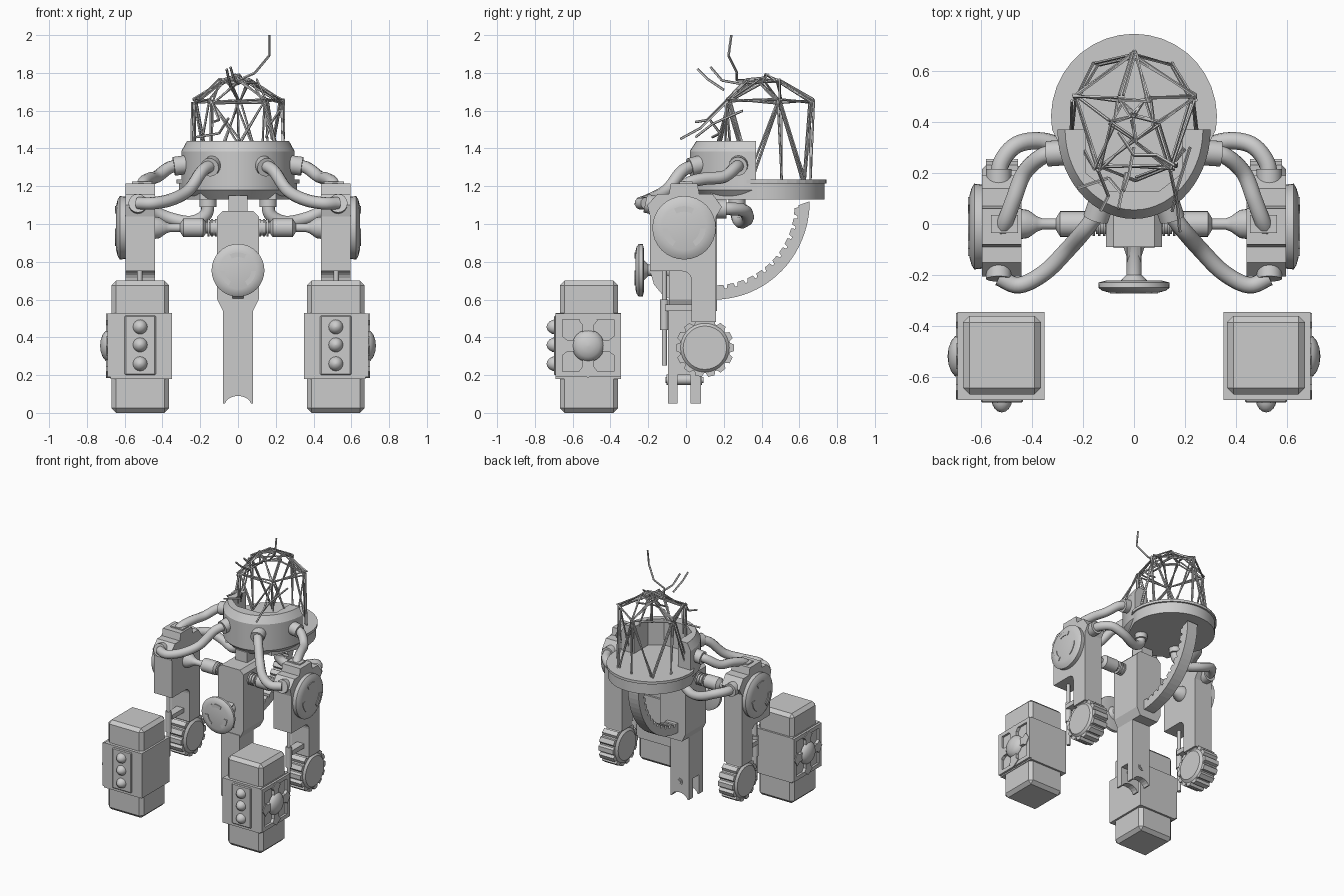
import bpy, bmesh, math, random
from mathutils import Vector

if "Cube" in bpy.data.objects:
    bpy.data.objects.remove(bpy.data.objects["Cube"])

random.seed(4)
grey = bpy.data.materials.new("plain grey")
grey.diffuse_color = (0.6, 0.6, 0.6, 1)
grey.use_nodes = True
grey.node_tree.nodes["Principled BSDF"].inputs["Base Color"].default_value = grey.diffuse_color
TAU = 2 * math.pi


# ---- solids are lists of rings, lofted and capped by build() ----
def build(name, *solids, smooth=0, bevel=0, mirror=False):
    bm = bmesh.new()
    for rings in solids:
        loops = [[bm.verts.new(p) for p in r] for r in rings]
        n = len(loops[0])
        for a, b in zip(loops, loops[1:]):
            for i in range(n):
                j = (i + 1) % n
                bm.faces.new((a[i], a[j], b[j], b[i]))
        bm.faces.new(loops[0][::-1])
        bm.faces.new(loops[-1])
    bmesh.ops.recalc_face_normals(bm, faces=bm.faces)
    me = bpy.data.meshes.new(name)
    bm.to_mesh(me)
    bm.free()
    return finish(name, me, smooth, bevel, mirror)


def finish(name, me, smooth=0, bevel=0, mirror=False):
    me.materials.clear()
    me.materials.append(grey)
    if smooth:
        me.polygons.foreach_set("use_smooth", [True] * len(me.polygons))
        me.set_sharp_from_angle(angle=math.radians(smooth))
    ob = bpy.data.objects.new(name, me)
    bpy.context.scene.collection.objects.link(ob)
    if bevel:
        m = ob.modifiers.new("bevel", "BEVEL")
        m.width, m.segments = bevel, 1
    if mirror:
        ob.modifiers.new("mirror", "MIRROR")
    return ob


def prism(axis, pts, a, b):
    put = {'x': lambda p, t: (t, p[0], p[1]), 'y': lambda p, t: (p[0], t, p[1]),
           'z': lambda p, t: (p[0], p[1], t)}[axis]
    return [[put(p, t) for p in pts] for t in (a, b)]


def box(x0, x1, y0, y1, z0, z1):
    return prism('z', [(x0, y0), (x1, y0), (x1, y1), (x0, y1)], z0, z1)


def lathe(start, end, profile, n=24):
    """profile: (fraction along the axis, radius)"""
    s, e = Vector(start), Vector(end)
    q = (e - s).to_track_quat('Z', 'Y')
    return [[s.lerp(e, t) + q @ Vector((r * math.cos(TAU * i / n), r * math.sin(TAU * i / n), 0))
             for i in range(n)] for t, r in profile]


def rod(s, e, r, n=16):
    return lathe(s, e, [(0, r), (1, r)], n)


def arc(cx, cy, rx, ry, a0, a1, n):
    return [(cx + rx * math.cos(math.radians(a0 + (a1 - a0) * i / n)),
             cy + ry * math.sin(math.radians(a0 + (a1 - a0) * i / n))) for i in range(n + 1)]


def tube(name, pts, r):
    p = [Vector(v) for v in pts]
    p = [2 * p[0] - p[1]] + p + [2 * p[-1] - p[-2]]
    out = []
    for a, b, c, d in zip(p, p[1:], p[2:], p[3:]):
        for i in range(6):
            t = i / 6
            out.append(0.5 * (2 * b + (c - a) * t + (2 * a - 5 * b + 4 * c - d) * t * t
                              + (3 * b - a - 3 * c + d) * t ** 3))
    out.append(p[-2])
    cu = bpy.data.curves.new(name, 'CURVE')
    cu.dimensions, cu.bevel_depth, cu.bevel_resolution, cu.use_fill_caps = '3D', r, 3, True
    sp = cu.splines.new('POLY')
    sp.points.add(len(out) - 1)
    for q, v in zip(sp.points, out):
        q.co = (*v, 1)
    tmp = bpy.data.objects.new("tmp", cu)
    me = bpy.data.meshes.new_from_object(tmp)
    bpy.data.objects.remove(tmp)
    finish(name, me, smooth=50, mirror=True)


def marks(axis, cx, cy, r, a, b):
    return [prism(axis, arc(cx, cy, r, r, m - 28, m + 28, 4)
                  + arc(cx, cy, r * .74, r * .74, m + 28, m - 28, 4), a, b) for m in (90, 210, 330)]


# ---- foot blocks ----
build("foot_block", box(.365, .67, -.667, -.36, 0, .70), bevel=.025, mirror=True)
build("foot_band", box(.35, .675, -.69, -.345, .18, .53), mirror=True)
build("foot_front_panel", box(.435, .60, -.70, -.68, .2, .515), bevel=.006, mirror=True)
DOME = [(0, 1), (.35, .93), (.7, .7), (.92, .38), (1, .05)]
build("foot_studs", *[lathe((.518, -.69, z), (.518, -.738, z), [(t, r * .04) for t, r in DOME], 16)
                      for z in (.26, .36, .455)], smooth=50, mirror=True)
Y, Z = -.518, .355
build("foot_side_frame", box(.67, .692, -.69, -.655, .19, .525), box(.67, .692, -.38, -.345, .19, .525),
      box(.67, .692, -.655, -.38, .19, .22), box(.67, .692, -.655, -.38, .495, .525), mirror=True)
ARM = [(-.03, 0), (-.03, .11), (-.05, .135), (0, .17), (.05, .135), (.03, .11), (.03, 0)]
build("foot_side_cross", *[prism('x', [(Y + u * c - v * s, Z + u * s + v * c) for u, v in ARM], .67, .698)
                           for c, s in ((1, 0), (0, 1), (-1, 0), (0, -1))], mirror=True)
build("foot_side_dome", lathe((.685, Y, Z), (.73, Y, Z), [(t, r * .085) for t, r in DOME]),
      smooth=50, mirror=True)

# ---- side legs ----
leg = [(-.19, .75), (-.02, .75)] + arc(-.02, .70, .05, .05, 70, 0, 4) + [
    (.03, .48), (.16, .48), (.16, 1.04), (.19, 1.09), (.14, 1.16), (.07, 1.16), (.06, 1.215),
    (-.08, 1.215), (-.09, 1.16), (-.15, 1.16), (-.205, 1.1), (-.19, 1.04)]
build("side_leg", prism('x', leg, .44, .595), mirror=True)
build("leg_top_socket", box(.455, .56, -.035, .035, 1.15, 1.225), mirror=True)
build("leg_end_sockets", rod((.53, -.17, 1.1), (.53, -.215, 1.11), .05),
      rod((.53, .15, 1.08), (.53, .215, 1.08), .05), smooth=40, mirror=True)
build("shoulder_disc", lathe((.59, -.01, .98), (.645, -.01, .98),
                             [(0, .15), (.1, .165), (.65, .168), (.85, .15), (1, .12)], 32),
      smooth=30, mirror=True)
build("shoulder_marks", *marks('x', -.01, .98, .115, .64, .65), mirror=True)
build("piston", rod((.52, -.115, .25), (.52, -.115, .46), .014, 10),
      rod((.52, -.115, .44), (.52, -.115, .60), .022, 12),
      rod((.52, -.115, .58), (.52, -.115, .76), .014, 10), smooth=40, mirror=True)
build("piston_bracket", box(.49, .55, -.11, .04, .54, .575), mirror=True)
gear = []
for i in range(14):
    for off, r in ((-.42, .135), (-.25, .155), (.25, .155), (.42, .135)):
        a = TAU * (i + off) / 14
        gear.append((.1 + r * math.cos(a), .345 + r * math.sin(a)))
build("toothed_wheel", prism('x', gear, .455, .58), mirror=True)
build("wheel_hub", lathe((.44, .1, .345), (.595, .1, .345),
                         [(0, .11), (.1, .13), (.9, .13), (1, .115)], 28), smooth=30, mirror=True)

# ---- axle between the legs ----
build("axle", lathe((.10, 0, .98), (.45, 0, .98), [
    (0, .04), (.14, .04), (.14, .03), (.2, .03), (.24, .05), (.54, .05), (.59, .022), (.74, .022),
    (.8, .03), (.9, .055), (1, .06)]), smooth=35, mirror=True)
build("axle_rings", *[rod((x, 0, .98), (x + .01, 0, .98), .047) for x in (.112, .132, .152)],
      smooth=40, mirror=True)

# ---- centre leg ----
upper = [(-.08, .54), (.08, .54), (.11, .6), (.11, 1.04), (.08, 1.07), (-.08, 1.07), (-.11, 1.04), (-.11, .6)]
build("centre_leg_upper", prism('y', upper, -.09, .165))
build("centre_leg_lower", box(-.08, .08, -.095, .08, .2, .56))
prong = [(.08, .22), (-.08, .22), (-.08, .05)] + arc(0, .04, .07, .05, 170, 10, 8) + [(.08, .05)]
build("fork_prongs", prism('y', prong, -.095, -.045), prism('y', prong, .025, .08))
build("fork_bolt", rod((0, -.108, .175), (0, .092, .175), .016, 12),
      rod((0, -.102, .175), (0, .086, .175), .027), smooth=40)
build("neck", box(-.05, .05, .04, .15, 1.05, 1.15))
build("front_bracket", prism('x', [(-.08, .60), (-.12, .62), (-.17, .68), (-.19, .75), (-.08, .80)], -.028, .028))
build("front_stalk", lathe((0, -.08, .755), (0, -.23, .755), [(0, .045), (.3, .03), (.8, .03), (1, .06)]),
      smooth=35)
build("front_disc", lathe((0, -.222, .755), (0, -.268, .755),
                          [(0, .11), (.15, .138), (.6, .14), (.85, .125), (1, .1)], 32), smooth=30)
build("front_marks", *marks('y', 0, .755, .095, -.264, -.273))

# ---- notched curved spine ----
inner = []
for i in range(12):
    a = -88 + i * 7.4
    inner += arc(.15, 1.1, .425, .425, a, a + 4.5, 1) + arc(.15, 1.1, .445, .445, a + 5, a + 6.5, 1)
build("curved_spine", prism('x', arc(.15, 1.12, .505, .52, 0, -90, 20) + inner, -.045, .045))

# ---- head drum and rear saucer ----
seat = [(-.19, .37), (-.19, .2), (-.1, .13), (.1, .13), (.19, .2), (.19, .37)]
build("head_drum", [[(x, y, z) for x, y in arc(0, .37, .30 * k, .35 * k, 0, -180, 28) + seat]
                    for z, k in ((1.13, .86), (1.18, 1), (1.385, 1), (1.44, .9))], smooth=25)
floor = [(-.2, .13), (.2, .13)]
build("saucer", prism('z', arc(0, .42, .312, .312, -9, 189, 24) + floor, 1.13, 1.22), smooth=25)
build("saucer_rim", prism('z', arc(0, .42, .325, .325, -9, 189, 20) + floor, 1.215, 1.235))
build("hose_collars", rod((.13, .08, 1.315), (.15, .02, 1.30), .05), rod((.27, .28, 1.315), (.34, .275, 1.305), .05),
      rod((.16, .27, 1.14), (.16, .27, 1.09), .045), smooth=40, mirror=True)

# ---- hoses ----
tube("front_hose", [(.13, .06, 1.315), (.19, -.02, 1.28), (.26, -.1, 1.18), (.35, -.19, 1.13),
                    (.45, -.24, 1.11), (.53, -.21, 1.11)], .033)
tube("upper_hose", [(.29, .28, 1.31), (.36, .265, 1.30), (.43, .2, 1.25), (.47, .1, 1.24),
                    (.50, .02, 1.22), (.52, -.03, 1.18)], .033)
tube("rear_hose", [(.16, .27, 1.13), (.17, .27, 1.05), (.25, .29, 1.01), (.36, .325, 1.03),
                   (.46, .31, 1.07), (.52, .24, 1.08), (.53, .16, 1.08)], .034)

# ---- wire dome: doubled struts between hub points ----
def ring(r, z, off):
    return [Vector((r * math.sin(TAU * (i + off) / 5), .42 + r * math.cos(TAU * (i + off) / 5), z))
            for i in range(5)]


top, mid, low = ring(.09, 1.755, .5), ring(.245, 1.65, 0), ring(.25, 1.235, .5)
low[2].z = 1.43
edges = []
for i in range(5):
    j = (i + 1) % 5
    edges += [(top[i], top[j]), (mid[i], mid[j]), (top[i], mid[i]), (top[i], mid[j]),
              (mid[i], low[i]), (mid[j], low[i]), (top[i], Vector((0, .42, 1.78)))]
    edges.append((mid[i], Vector((mid[i].x, mid[i].y, 1.235 if mid[i].y > .37 else 1.43))))


def shift():
    return Vector([random.uniform(-.014, .014) for _ in range(3)])


build("wire_dome", *[rod(a + shift(), b + shift(), .006, 5) for a, b in edges for _ in range(2)])

# ---- broken loose wires and the tall bent one ----
paths = [[(.165, .24, 2.0), (.165, .225, 1.89), (.09, .27, 1.8), (0, .27, 1.76), (-.06, .36, 1.76)],
         [(-.06, .06, 1.82), (-.05, .11, 1.77), (-.03, .2, 1.71)],
         [(-.04, .13, 1.83), (-.02, .19, 1.76), (0, .3, 1.74)],
         [(-.13, .05, 1.54), (-.1, .11, 1.55), (-.14, .21, 1.65)],
         [(.18, -.03, 1.45), (.17, .08, 1.51), (.14, .22, 1.65)],
         [(-.22, .14, 1.46), (-.1, .18, 1.48), (-.05, .12, 1.56)],
         [(.15, .05, 1.46), (.17, .14, 1.53), (.22, .3, 1.6)]]
build("loose_wires", *[rod(a, b, .007, 5) for p in paths for a, b in zip(p, p[1:])])
